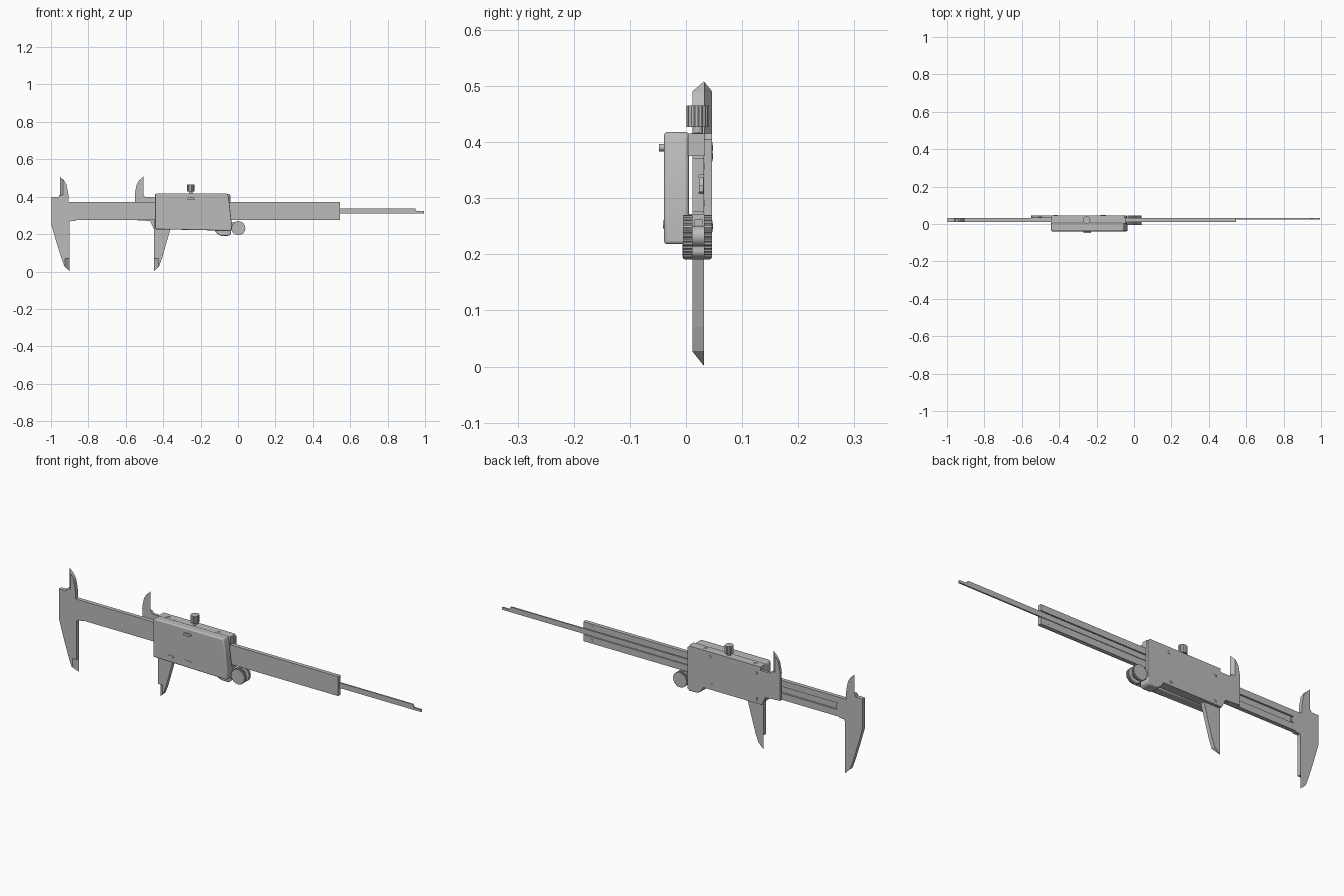
import bpy, bmesh, math
from mathutils import Matrix

if "Cube" in bpy.data.objects:
    bpy.data.objects.remove(bpy.data.objects["Cube"], do_unlink=True)

steel = bpy.data.materials.new("satin grey steel")
steel.use_nodes = True
GREY = (0.5, 0.5, 0.5, 1)
steel.diffuse_color = GREY
steel.node_tree.nodes["Principled BSDF"].inputs["Base Color"].default_value = GREY

# Thickness layers, front to back
HOUSING, FRONT, MID, BACK = -0.039, 0.012, 0.032, 0.046


def finish(name, bm, smooth=False):
    bmesh.ops.recalc_face_normals(bm, faces=bm.faces)
    mesh = bpy.data.meshes.new(name)
    bm.to_mesh(mesh)
    bm.free()
    mesh.materials.append(steel)
    ob = bpy.data.objects.new(name, mesh)
    bpy.context.collection.objects.link(ob)
    if smooth:
        bpy.ops.object.select_all(action="DESELECT")
        ob.select_set(True)
        bpy.context.view_layer.objects.active = ob
        bpy.ops.object.shade_smooth_by_angle(angle=math.radians(35))
    return ob


def loft(name, front, y0, y1, back=None):
    """Plate between an x-z outline at y0 and one at y1."""
    bm = bmesh.new()
    a = [bm.verts.new((x, y0, z)) for x, z in front]
    b = [bm.verts.new((x, y1, z)) for x, z in (back or front)]
    bm.faces.new(a)
    bm.faces.new(b[::-1])
    for i in range(len(a)):
        j = (i + 1) % len(a)
        bm.faces.new((a[i], a[j], b[j], b[i]))
    return finish(name, bm)


def box(name, x0, x1, y0, y1, z0, z1):
    return loft(name, [(x0, z0), (x1, z0), (x1, z1), (x0, z1)], y0, y1)


def cylinder(name, centre, r, depth, axis="Y", sides=32):
    bm = bmesh.new()
    bmesh.ops.create_cone(bm, cap_ends=True, segments=sides, radius1=r, radius2=r, depth=depth)
    turn = Matrix.Rotation(math.pi / 2, 4, "X") if axis == "Y" else Matrix()
    bm.transform(Matrix.Translation(centre) @ turn)
    return finish(name, bm, True)


def knurled(name, centre, r, depth, teeth, axis="Y"):
    bm = bmesh.new()
    ring = []
    for i in range(teeth * 4):
        rad = r if i % 4 < 2 else r * 0.94
        t = math.tau * i / (teeth * 4)
        ring.append(bm.verts.new((rad * math.cos(t), rad * math.sin(t), -depth / 2)))
    face = bm.faces.new(ring)
    top = bmesh.ops.extrude_face_region(bm, geom=[face])["geom"]
    bmesh.ops.translate(bm, vec=(0, 0, depth), verts=[v for v in top if isinstance(v, bmesh.types.BMVert)])
    turn = Matrix.Rotation(math.pi / 2, 4, "X") if axis == "Y" else Matrix()
    bm.transform(Matrix.Translation(centre) @ turn)
    return finish(name, bm)


def bevel(ob, width, segments=3):
    m = ob.modifiers.new("rounded edges", "BEVEL")
    m.width, m.segments, m.limit_method = width, segments, "ANGLE"
    bpy.ops.object.select_all(action="DESELECT")
    ob.select_set(True)
    bpy.context.view_layer.objects.active = ob
    bpy.ops.object.shade_smooth_by_angle(angle=math.radians(35))


def capsule(name, x, z, w, h, y0, y1):
    pts = []
    for i in range(16):
        t = math.tau * (i + 0.5) / 16
        side = 1 if math.cos(t) > 0 else -1
        pts.append((x + side * (w - h) / 2 + h / 2 * math.cos(t), z + h / 2 * math.sin(t)))
    return loft(name, pts, y0, y1)


# Main beam: front slab plus two back rails that leave a groove
box("beam_front", -0.91, 0.545, FRONT, 0.023, 0.275, 0.372)
box("beam_lower_rail", -0.91, 0.545, 0.023, MID, 0.275, 0.308)
box("beam_upper_rail", -0.91, 0.545, 0.023, MID, 0.341, 0.372)
loft("groove_end", [(-0.91, 0.308), (-0.86, 0.308), (-0.85, 0.316), (-0.85, 0.333), (-0.86, 0.341), (-0.91, 0.341)], 0.023, MID)
for z in (0.291, 0.357):
    cylinder("end_stop_screw", (0.50, MID, z), 0.006, 0.002, sides=16)

# Depth rod with stepped tip
loft("depth_rod", [(-0.4, 0.311), (0.995, 0.311), (0.995, 0.323), (0.955, 0.323), (0.948, 0.337), (-0.4, 0.337)], 0.0235, 0.031)

# Fixed jaw
loft("fixed_jaw", [(-0.998, 0.25), (-0.975, 0.17), (-0.944, 0.07), (-0.90, 0.07), (-0.90, 0.262),
                   (-0.895, 0.27), (-0.87, 0.27), (-0.87, 0.365), (-0.905, 0.369), (-0.907, 0.41),
                   (-0.955, 0.41), (-0.96, 0.398), (-0.998, 0.398)], FRONT, MID)
# Moving jaw
loft("moving_jaw", [(-0.45, 0.07), (-0.406, 0.07), (-0.362, 0.225), (-0.362, 0.272), (-0.45, 0.272)], FRONT, MID)


def lower_tip(name, x, side):
    """Knife-edged tip; side points from the measuring face into the jaw."""
    def p(dx, z):
        return (x + side * dx, z)
    rest = [p(0.028, 0.028), p(0.044, 0.07)]
    loft(name, [p(0.024, 0.07), p(0.024, 0.026)] + rest, FRONT, MID,
         [p(0, 0.07), p(0, 0.001)] + rest)


lower_tip("fixed_jaw_tip", -0.90, -1)
lower_tip("moving_jaw_tip", -0.45, 1)


def upper_tip(name, x, side, y_flat, base):
    """Knife-edged inside tip; thin along the beam's back plane."""
    def p(dx, z):
        return (x + side * dx, z)
    rest = [p(0.022, 0.488), p(0.036, 0.465), p(0.043, 0.43), p(0.046, base)]
    loft(name, [p(0.018, base), p(0.018, 0.491)] + rest, y_flat, MID,
         [p(0, base), p(0, 0.508)] + rest)


upper_tip("fixed_inside_tip", -0.953, 1, FRONT, 0.41)
upper_tip("moving_inside_tip", -0.506, -1, BACK, 0.41)

# Slider back plate with the arm of the inside jaw
plate = loft("slider_back_plate", [
    (-0.552, 0.275), (-0.47, 0.27), (-0.45, 0.228), (-0.04, 0.228), (-0.04, 0.405), (-0.05, 0.415),
    (-0.443, 0.415), (-0.443, 0.398), (-0.495, 0.398), (-0.506, 0.41), (-0.552, 0.41)], MID + 0.001, BACK)
for x, z in ((-0.42, 0.375), (-0.42, 0.25), (-0.16, 0.39), (-0.17, 0.25)):
    cylinder("plate_screw", (x, BACK, z), 0.01, 0.003, sides=20)
    cylinder("plate_screw_socket", (x, BACK + 0.001, z), 0.005, 0.002, sides=6)

# Rails above and below the beam
box("slider_upper_rail", -0.443, -0.045, 0.004, MID + 0.001, 0.375, 0.415)
box("slider_lower_rail", -0.44, -0.04, 0.004, MID + 0.001, 0.228, 0.272)

# Display housing
housing = loft("display_housing", [(-0.443, 0.226), (-0.035, 0.218), (-0.035, 0.27), (-0.05, 0.40), (-0.058, 0.418),
                                   (-0.435, 0.418), (-0.443, 0.41)], HOUSING, 0.005)
bevel(housing, 0.007)

# Thumb rest under the housing, beside the roller
rest = loft("roller_guard", [(-0.13, 0.228), (-0.11, 0.2), (-0.09, 0.191), (-0.05, 0.191),
                             (-0.038, 0.2), (-0.038, 0.24), (-0.13, 0.24)], -0.006, BACK)
bevel(rest, 0.004, 2)

# Front buttons
capsule("upper_button", -0.25, 0.39, 0.04, 0.013, -0.048, HOUSING + 0.002)
for x in (-0.35, -0.25):
    capsule("lower_button", x, 0.253, 0.042, 0.014, HOUSING - 0.002, HOUSING + 0.002)

# Thumb roller: two knurled discs on a hub, held by a bracket
for y0, y1 in ((-0.005, FRONT), (MID, BACK)):
    knurled("roller_disc", (0.002, (y0 + y1) / 2, 0.232), 0.038, y1 - y0, 30)
cylinder("roller_hub", (0.002, 0.022, 0.232), 0.018, 0.03)
box("roller_bracket", -0.06, 0.002, 0.015, 0.029, 0.222, 0.262)

# Lock screw on top
cylinder("lock_screw_neck", (-0.253, 0.021, 0.42), 0.009, 0.03, "Z", 20)
knurled("lock_screw_head", (-0.253, 0.021, 0.446), 0.02, 0.038, 18, "Z")

# Small screws set in the top edge
for x in (-0.4, -0.12):
    cylinder("top_screw", (x, 0.02, 0.415), 0.01, 0.003, "Z", 20)
    cylinder("top_screw_socket", (x, 0.02, 0.416), 0.005, 0.003, "Z", 6)
